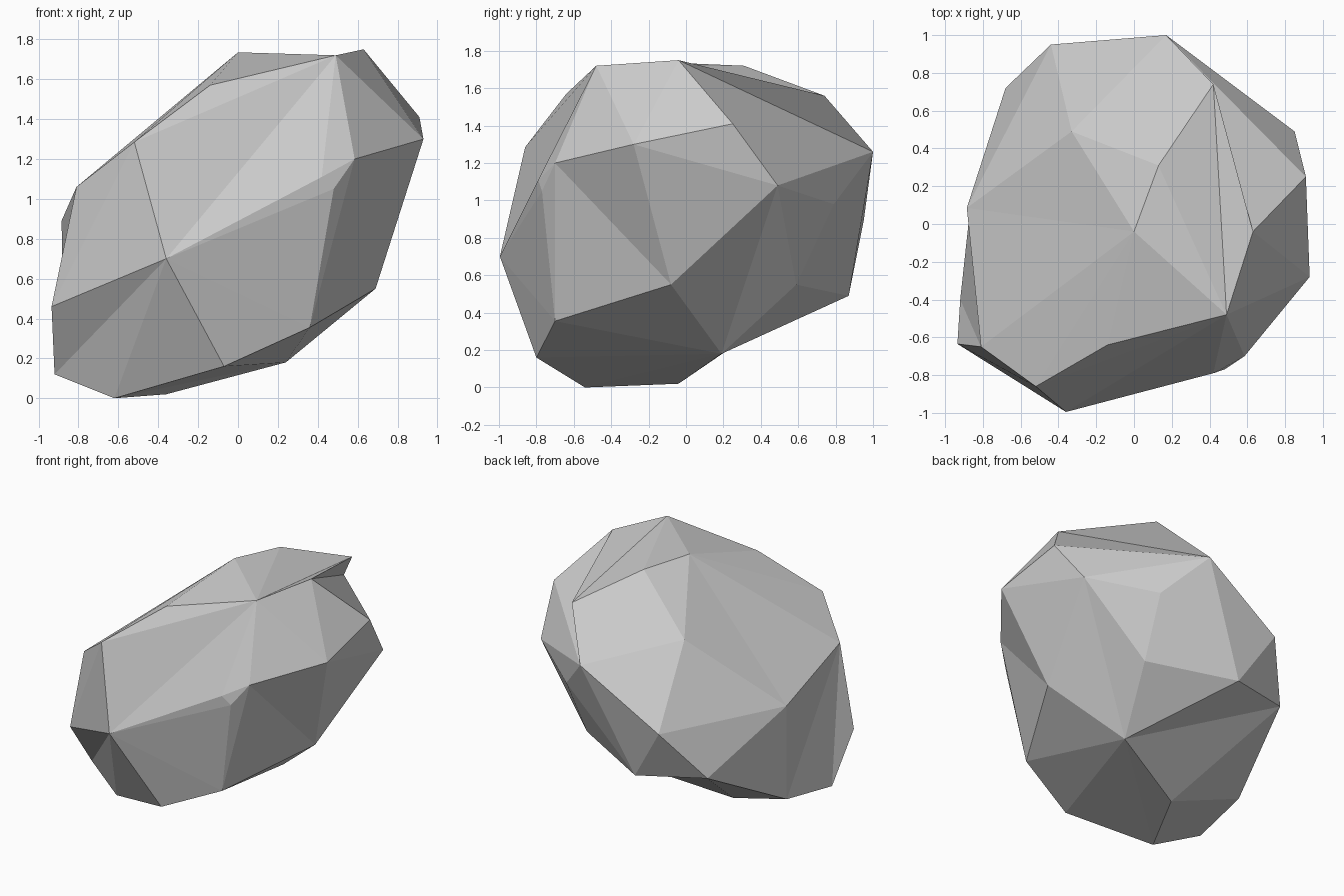
import bpy, bmesh
from mathutils import Vector

if "Cube" in bpy.data.objects:
    bpy.data.objects.remove(bpy.data.objects["Cube"])

# Corner points of the boulder
CORNERS = [Vector(p) for p in (
    (-.62, -.54, 0), (-.36, -.04, .02), (-.92, -.40, .12), (-.935, -.635, .46),
    (-.36, -.995, .70), (-.07, -.80, .16), (.24, .19, .18), (.36, -.70, .355),
    (.69, -.08, .55), (.93, -.28, 1.30), (.91, .25, 1.41), (.63, -.04, 1.75),
    (.49, -.48, 1.72), (0, -.04, 1.735), (-.14, -.64, 1.57), (-.52, -.86, 1.285),
    (-.81, -.65, 1.06), (-.885, .085, .89), (.585, -.70, 1.20), (.42, -.79, 1.11),
    (.48, -.77, 1.05), (.13, .31, 1.72), (.42, .74, 1.56), (.17, 1.0, 1.26),
    (.85, .49, 1.08), (.43, .79, .98), (.40, .59, .55), (-.19, .87, .49),
    (-.44, .95, .89), (-.68, .72, .54), (-.87, .06, .185), (-.33, .49, 1.39))]

# Ridges and creases that must run between two corners
RIDGES = [(11, 23), (12, 22), (11, 22), (10, 23), (23, 24), (6, 29), (6, 27), (6, 24),
          (8, 24), (9, 24), (12, 15), (4, 12), (12, 19), (12, 18), (9, 12), (9, 11),
          (8, 18), (7, 18), (7, 20), (4, 20), (4, 19), (4, 7), (25, 27), (23, 27),
          (28, 31), (13, 17), (13, 16), (16, 30), (2, 16), (0, 6), (2, 4), (0, 4),
          (17, 29), (17, 28), (23, 28), (25, 26), (6, 26), (26, 27)]

CORE = Vector((-.15, 0, .95))
rays = [(p - CORE).normalized() for p in CORNERS]


def side(a, b, c):
    return rays[a].cross(rays[b]).dot(rays[c])


def crosses(e, f):
    (a, b), (p, q) = e, f
    if len({a, b, p, q}) < 4:
        return False
    return (side(a, b, p) * side(a, b, q) < 0 and side(p, q, a) * side(p, q, b) < 0
            and (rays[a] + rays[b]).dot(rays[p] + rays[q]) > 0)


def edges_of(faces):
    out = {}
    for f in faces:
        a, b, c = sorted(f)
        for e, o in (((a, b), c), ((a, c), b), ((b, c), a)):
            out.setdefault(e, []).append(o)
    return out


def flip(faces, e, opp):
    (p, q), (r, s) = e, opp
    faces -= {frozenset((p, q, r)), frozenset((p, q, s))}
    faces |= {frozenset((r, s, p)), frozenset((r, s, q))}


def is_hollow(e, opp):
    (p, q), (r, s) = e, opp
    P, Q, R, S = (CORNERS[i] for i in (p, q, r, s))
    n = (Q - P).cross(R - P).normalized()
    if n.dot(P - CORE) < 0:
        n = -n
    return n.dot(S - P) > 1e-4


# First skin: hull of the corners pushed onto a sphere
bm = bmesh.new()
index = {bm.verts.new(r): i for i, r in enumerate(rays)}
bmesh.ops.convex_hull(bm, input=list(bm.verts))
bmesh.ops.triangulate(bm, faces=list(bm.faces))
faces = {frozenset(index[v] for v in f.verts) for f in bm.faces}
bm.free()

# Turn edges until every ridge is present
fixed = set()
for ridge in RIDGES:
    for attempt in range(30):
        table = edges_of(faces)
        if ridge in table:
            fixed.add(ridge)
            break
        options = [(e, o) for e, o in sorted(table.items())
                   if e not in fixed and len(o) == 2
                   and crosses(ridge, e) and crosses(e, o)]
        if not options:
            break
        flip(faces, *options[attempt % len(options)])

# Turn the remaining hollow edges outwards
for _ in range(200):
    for e, o in sorted(edges_of(faces).items()):
        if e not in fixed and len(o) == 2 and crosses(e, o) and is_hollow(e, o):
            flip(faces, e, o)
            break
    else:
        break

# Boulder object, flat faces pointing outwards
skin = []
for f in sorted(tuple(sorted(f)) for f in faces):
    skin.append(f if side(*f) > 0 else f[::-1])
mesh = bpy.data.meshes.new("boulder")
mesh.from_pydata(CORNERS, [], skin)
mesh.update()
boulder = bpy.data.objects.new("boulder", mesh)
bpy.context.collection.objects.link(boulder)
